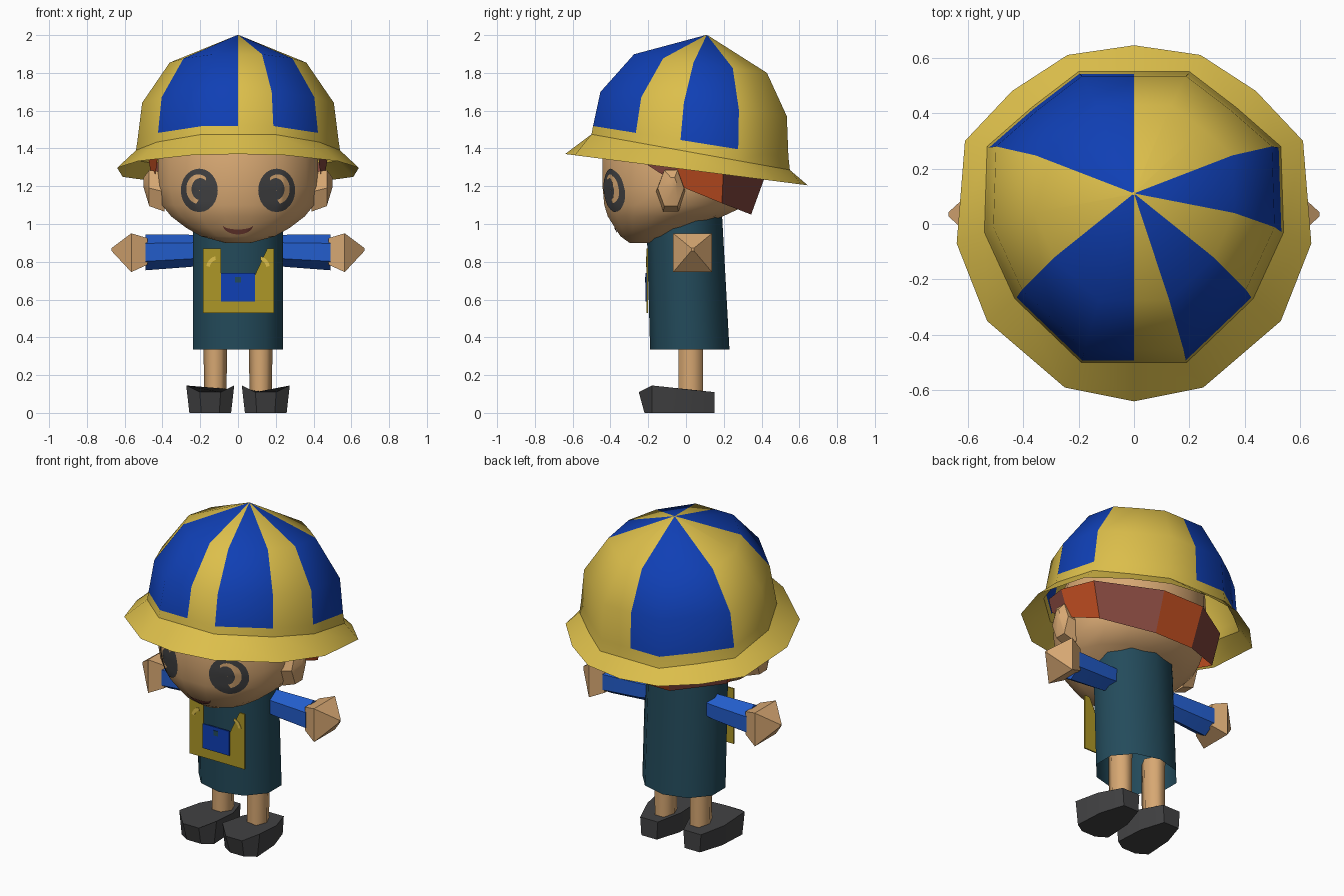
import bpy, bmesh, math
from mathutils import Vector
from mathutils.bvhtree import BVHTree

if "Cube" in bpy.data.objects:
    bpy.data.objects.remove(bpy.data.objects["Cube"])


def material(name, r, g, b):
    m = bpy.data.materials.new(name)
    m.use_nodes = True
    m.diffuse_color = (r, g, b, 1)
    bsdf = m.node_tree.nodes["Principled BSDF"]
    bsdf.inputs["Base Color"].default_value = (r, g, b, 1)
    bsdf.inputs["Roughness"].default_value = 0.8
    return m


YELLOW = material("hat yellow", 0.72, 0.52, 0.07)
BLUE = material("hat blue", 0.005, 0.05, 0.46)
SHIRT = material("shirt blue", 0.017, 0.11, 0.6)
SKIN = material("skin", 0.68, 0.39, 0.17)
TEAL = material("dress teal", 0.017, 0.07, 0.105)
GREY = material("dark grey", 0.055, 0.055, 0.057)
ORANGE = material("hair orange", 0.52, 0.075, 0.015)
BROWN = material("hair brown", 0.22, 0.06, 0.045)
OLIVE = material("bag olive", 0.42, 0.31, 0.02)


def make(name, verts, faces, mats, smooth=30, mirror=False, pick=None):
    """Mesh object with sharp edges by angle, optional mirror and face colours."""
    me = bpy.data.meshes.new(name)
    me.from_pydata([tuple(v) for v in verts], [], faces)
    bm = bmesh.new()
    bm.from_mesh(me)
    bmesh.ops.recalc_face_normals(bm, faces=bm.faces)
    bm.to_mesh(me)
    bm.free()
    for m in mats:
        me.materials.append(m)
    for i, p in enumerate(me.polygons):
        p.use_smooth = True
        if pick:
            p.material_index = pick(i)
    me.set_sharp_from_angle(angle=math.radians(smooth))
    ob = bpy.data.objects.new(name, me)
    bpy.context.collection.objects.link(ob)
    if mirror:
        ob.modifiers.new("Mirror", 'MIRROR')
    return ob


def loft(name, rings, mats, caps=(True, True), closed=True, **kw):
    """Join rings of equal length with quads, row by row."""
    n = len(rings[0])
    verts = [v for r in rings for v in r]
    faces = []
    for i in range(len(rings) - 1):
        for j in range(n if closed else n - 1):
            k = (j + 1) % n
            faces.append((i * n + j, i * n + k, (i + 1) * n + k, (i + 1) * n + j))
    if caps[0]:
        faces.append(tuple(range(n)))
    if caps[1]:
        faces.append(tuple(range(len(verts) - n, len(verts))))
    return make(name, verts, faces, mats, **kw)


def oval(n, cx, cy, rx, ry, turn=0.5):
    angles = [math.tau * (i + turn) / n for i in range(n)]
    return [(cx + rx * math.cos(a), cy + ry * math.sin(a)) for a in angles]


def flat_ring(n, z, cx, cy, rx, ry, turn=0.5):
    return [(x, y, z) for x, y in oval(n, cx, cy, rx, ry, turn)]


def side_ring(n, x, cy, cz, ry, rz, turn=0.5):
    return [(x, y, z) for y, z in oval(n, cy, cz, ry, rz, turn)]


def prism(name, pts, y, depth, mat, **kw):
    return loft(name, [[(x, y, z) for x, z in pts], [(x, y - depth, z) for x, z in pts]],
                [mat], **kw)


def both_sides(half):
    """Full loop from a half outline whose first and last points lie on x = 0."""
    return half + [(-x, y) for x, y in half[-2:0:-1]]


# Hat crown: one ring per height, panels coloured by column
crown_half = [(0, -.5), (.19, -.5), (.43, -.27), (.54, -.03), (.53, .28),
              (.37, .42), (.2, .55), (0, .55)]
outline = both_sides(crown_half)
COLS = len(outline)


def crown_ring(scale, cy, z, slope):
    pts = [(x * scale, cy + (y - .03) * scale) for x, y in outline]
    return [(x, y, z + slope * y) for x, y in pts]


base = crown_ring(1, .03, 1.385, -.18)
crown_rings = [base, crown_ring(.985, .03, 1.44, -.16), crown_ring(.94, .045, 1.64, -.13),
               crown_ring(.67, .08, 1.86, -.14), crown_ring(.01, .11, 2.015, -.14)]


def crown_colour(i):
    row, j = divmod(i, COLS)
    if row == 0 or row > 3:
        return 0
    blue = (1, 3) if j < COLS // 2 else (0, 1, 4, 5, 6)
    return int((j if j < COLS // 2 else COLS - 1 - j) in blue)


loft("hat_crown", crown_rings, [YELLOW, BLUE], caps=(False, True), smooth=50,
     pick=crown_colour)

# Hat brim
brim_half = [(0, -.64), (.25, -.59), (.53, -.35), (.64, -.07), (.61, .3),
             (.44, .48), (.24, .61), (0, .645)]
brim = [(x, y, 1.288 - .129 * y) for x, y in both_sides(brim_half)]
loft("hat_brim", [base, brim], [YELLOW], caps=(False, False), smooth=40)

# Head: stacked ovals, low chin pushed forward
head_profile = [(.9, -.24, .07, .06), (.935, -.2, .2, .15), (.98, -.16, .28, .22),
                (1.04, -.11, .36, .31), (1.1, -.055, .41, .385), (1.2, -.04, .435, .41),
                (1.38, -.03, .43, .42), (1.5, 0, .4, .4)]
head = loft("head", [flat_ring(16, z, 0, cy, rx, ry) for z, cy, rx, ry in head_profile],
            [SKIN], smooth=60)

# Ears
loft("ears", [side_ring(6, .39, -.08, 1.17, .08, .12, 0), side_ring(6, .47, -.08, 1.19, .07, .11, 0),
              side_ring(6, .5, -.07, 1.22, .02, .03, 0)], [SKIN], mirror=True)

# Hair: angled panels in alternating colours round the back of the head
top = [(.42, -.24), (.48, -.06), (.46, .2), (.14, .43)]
low = [(.43, -.2, 1.31), (.45, -.03, 1.2), (.41, .19, 1.11), (.13, .345, 1.05)]
top = [(x, y, 1.37 - .2 * y) for x, y in top]
flip = lambda pts: [(-x, y, z) for x, y, z in reversed(pts)]
loft("hair", [top + flip(top), low + flip(low)], [BROWN, ORANGE], caps=(False, False),
     closed=False, smooth=10, pick=lambda i: 1 if i in (1, 3, 5, 6) else 0)

# Face details: thin sheets laid on the head surface
tree = BVHTree.FromPolygons([v.co for v in head.data.vertices],
                            [tuple(p.vertices) for p in head.data.polygons])


def decal(name, a, b, mat, lift, mirror=False):
    rows = []
    for s in range(6):
        row = []
        for (x0, z0), (x1, z1) in zip(a, b):
            x, z = x0 + (x1 - x0) * s / 5, z0 + (z1 - z0) * s / 5
            hit = tree.ray_cast(Vector((x, -2, z)), Vector((0, 1, 0)))[0]
            row.append((x, hit.y - lift, z))
        rows.append(row)
    loft(name, rows, [mat], caps=(False, False), closed=False, smooth=60, mirror=mirror)


def arc(cx, cz, rx, rz, start, end, n=24):
    angles = [math.radians(start + (end - start) * i / n) for i in range(n + 1)]
    return [(cx + rx * math.cos(t), cz + rz * math.sin(t)) for t in angles]


decal("eyes", arc(.205, 1.178, .098, .115, 0, 360), arc(.205, 1.178, .002, .002, 0, 360),
      GREY, .005, True)
decal("eye_glints", arc(.21, 1.185, .064, .078, -80, 130), arc(.2, 1.185, .046, .058, -80, 130),
      SKIN, .008, True)
decal("mouth", arc(0, .995, .08, .024, 180, 360), arc(0, .995, .08, .05, 180, 360),
      BROWN, .006)

# Dress: open tapered tube
loft("dress", [flat_ring(10, z, 0, cy, .25, ry) for z, cy, ry in
               [(.335, .02, .21), (.7, .005, .205), (1.06, -.01, .2)]],
     [TEAL], caps=(False, False), smooth=50)

# Sleeves and hands
loft("sleeves", [side_ring(6, x, .035, z, ry, rz) for x, z, ry, rz in
                 [(.12, .87, .06, .07), (.25, .858, .075, .085), (.49, .85, .09, .095)]],
     [SHIRT], mirror=True)
loft("hands", [side_ring(4, x, .035, z, r, r) for x, z, r in
               [(.48, .855, .1), (.565, .848, .145), (.67, .865, .01)]],
     [SKIN], mirror=True)

# Legs
loft("legs", [flat_ring(6, z, .12, .025, r, .075, 0) for z, r in [(.08, .058), (.45, .065)]],
     [SKIN], mirror=True, smooth=65)

# Shoes: tapered toe and narrow heel
shoe_half = [(.055, -.25, .11), (.127, -.18, .145), (.115, 0, .125), (.06, .15, .11)]
shoe_top = shoe_half + flip(shoe_half)
loft("shoes", [[(.147 + x * .87, max(y, -.22), 0) for x, y, z in shoe_top],
               [(.147 + x, y, z) for x, y, z in shoe_top]], [GREY], mirror=True)

# Bag: flat panel with an open top, blue pocket and small marks
prism("bag_panel", [(-.185, .87), (-.185, .53), (.19, .53), (.19, .87), (.155, .87),
                    (.09, .73), (-.09, .73), (-.09, .87)], -.2, .008, OLIVE)
prism("bag_pocket", [(-.09, .74), (-.09, .59), (.09, .59), (.09, .74)], -.207, .008, BLUE)
prism("bag_button", [(-.015, .72), (-.015, .69), (.015, .69), (.015, .72)], -.215, .003, TEAL)
for side in (-1, 1):
    outer = arc(side * .11, .76, .06 * side, .07, 15, 80, 5)
    inner = arc(side * .11, .76, .042 * side, .05, 15, 80, 5)
    prism("bag_mark", outer + inner[::-1], -.208, .003, YELLOW)
